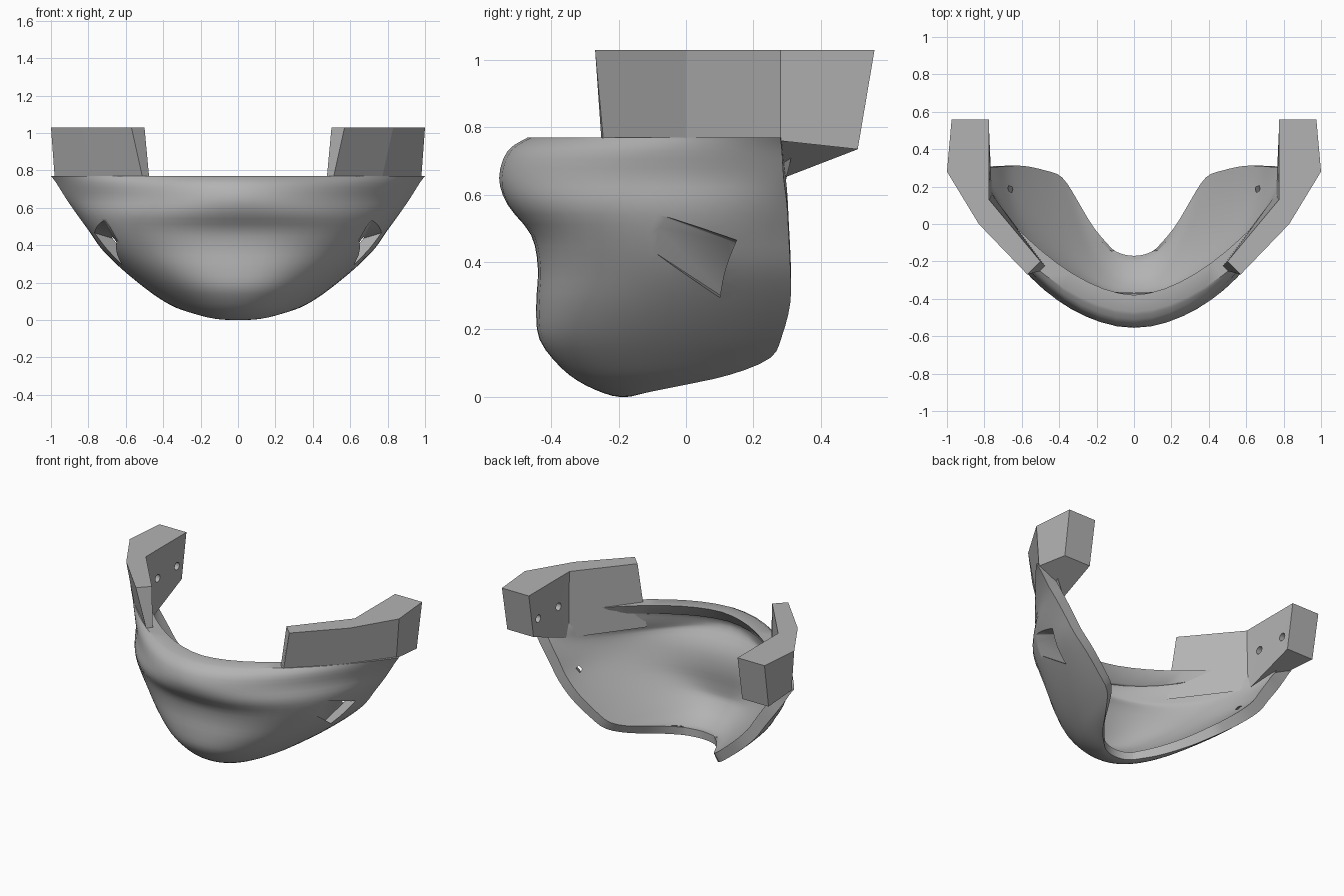
import bpy, bmesh
from math import pi, sin
from mathutils import Vector

cube = bpy.data.objects.get("Cube")
if cube:
    bpy.data.objects.remove(cube, do_unlink=True)

grey = bpy.data.materials.new("plain grey")
grey.use_nodes = True
grey.diffuse_color = (0.45, 0.45, 0.45, 1)
grey.node_tree.nodes["Principled BSDF"].inputs["Base Color"].default_value = grey.diffuse_color


def to_object(name, bm):
    bmesh.ops.recalc_face_normals(bm, faces=bm.faces[:])
    mesh = bpy.data.meshes.new(name)
    bm.to_mesh(mesh)
    bm.free()
    mesh.materials.append(grey)
    ob = bpy.data.objects.new(name, mesh)
    bpy.context.collection.objects.link(ob)
    return ob


def activate(ob):
    bpy.ops.object.select_all(action="DESELECT")
    ob.select_set(True)
    bpy.context.view_layer.objects.active = ob


def mirror(ob):
    ob.modifiers.new("mirror", "MIRROR").use_mirror_merge = False
    activate(ob)
    bpy.ops.object.modifier_apply(modifier="mirror")


def cut(ob, cutter):
    """Subtract the cutter, then discard it."""
    cutter.hide_render = True
    mod = ob.modifiers.new("cut", "BOOLEAN")
    mod.operation, mod.solver, mod.object = "DIFFERENCE", "EXACT", cutter
    activate(ob)
    bpy.ops.object.modifier_apply(modifier="cut")
    bpy.data.objects.remove(cutter, do_unlink=True)


def smooth_rows(rows, steps):
    """Catmull-Rom interpolation between profile rows."""
    out = []
    last = len(rows) - 1
    for i in range(last):
        a, b, c, d = (rows[min(max(k, 0), last)] for k in range(i - 1, i + 3))
        for s in range(steps):
            t = s / steps
            out.append([q + t / 2 * (r - p + t * (2 * p - 5 * q + 4 * r - e
                        + t * (3 * (q - r) + e - p)))
                        for p, q, r, e in zip(a, b, c, d)])
    return out + [rows[last]]


# Jaw shell: each row is front y, front z, end x, end y, end z, fullness, roundness
ROWS = [
    (-.47, .77, 1, .28, .77, 1.8, 1),
    (-.53, .73, .97, .285, .73, 1.9, 1),
    (-.555, .65, .92, .29, .65, 2, .95),
    (-.53, .57, .865, .3, .57, 2.2, .75),
    (-.46, .48, .8, .305, .48, 2.4, .6),
    (-.44, .38, .73, .31, .38, 2.4, .56),
    (-.445, .27, .63, .31, .28, 2.4, .56),
    (-.435, .17, .51, .285, .18, 2.3, .56),
    (-.37, .085, .42, .25, .115, 2.2, .6),
    (-.3, .035, .33, .13, .065, 2.1, .65),
    (-.22, .003, .22, -.03, .03, 2, .75),
    (-.17, 0, .11, -.14, .008, 2, 1),
]
HALF = 16
rows = smooth_rows(ROWS, 3)
bm = bmesh.new()
outer = []
for yf, zf, xe, ye, ze, p, q in rows:
    line = []
    for j in range(-HALF, HALF + 1):
        t = sin(abs(j) / HALF * pi / 2)
        x = xe * t * (1 if j > 0 else -1)
        f = 1 - max(0, 1 - t ** p) ** q
        line.append(bm.verts.new((x, yf + (ye - yf) * f, zf + (ze - zf) * t ** 3)))
    outer.append(line)


def skin(grid):
    for a, b in zip(grid, grid[1:]):
        for j in range(len(a) - 1):
            bm.faces.new((a[j], b[j], b[j + 1], a[j + 1]))


skin(outer)
bm.normal_update()
# Inner skin, thinner towards the floor, with a level rim and clean borders
inner = []
for i, line in enumerate(outer):
    thick = .09 - .04 * i / len(outer)
    copy = []
    for j, v in enumerate(line):
        n = v.normal.copy()
        if i == 0:
            n.z = 0
        if j in (0, 2 * HALF):
            n.y = 0
        if i == len(outer) - 1:
            n = Vector((0, 0, -1))
        copy.append(bm.verts.new(v.co - n.normalized() * thick))
    inner.append(copy)
skin(inner)
# Close the border all round
for a, b in ((outer[0], inner[0]), (outer[-1], inner[-1]),
             ([r[0] for r in outer], [r[0] for r in inner]),
             ([r[-1] for r in outer], [r[-1] for r in inner])):
    for j in range(len(a) - 1):
        bm.faces.new((a[j], a[j + 1], b[j + 1], b[j]))
jaw = to_object("jaw_shell", bm)

# Slanted side windows: the front corners run backwards, the rear ones inwards
front_slant = Vector((-.035, .165, -.065))
rear_slant = Vector((-.1, .06, -.03))
WINDOW = [((.68, -.13, .47), front_slant), ((.72, -.09, .545), front_slant),
          ((.8, .13, .475), rear_slant), ((.67, .07, .31), rear_slant)]
bm = bmesh.new()
for corner, slant in WINDOW:
    for k in (-.4, 1.3):
        bm.verts.new(Vector(corner) + slant * k)
bmesh.ops.convex_hull(bm, input=bm.verts[:])
window = to_object("window_cutter", bm)
mirror(window)
cut(jaw, window)
activate(jaw)
bpy.ops.object.shade_smooth_by_angle(angle=.6)

# Raised side walls ending in hinge blocks
TOP = [(.57, -.27), (.83, 0), (1, .28), (.975, .56), (.775, .56), (.775, .13), (.5, -.2)]
BASE = [(.51, -.245, .76), (.77, 0, .76), (.98, .28, .76), (.97, .51, .735),
        (.775, .51, .735), (.76, .16, .6), (.46, -.24, .6)]
bm = bmesh.new()
top = [bm.verts.new((x, y, 1.03)) for x, y in TOP]
base = [bm.verts.new(co) for co in BASE]
for ring in (top, base):
    for face in ((0, 1, 5, 6), (1, 2, 5), (2, 3, 4, 5)):
        bm.faces.new([ring[k] for k in face])
for k in range(len(top)):
    n = (k + 1) % len(top)
    bm.faces.new((base[k], base[n], top[n], top[k]))
walls = to_object("side_walls", bm)

# Blind pin holes in the inner block faces
for y in (.25, .46):
    bpy.ops.mesh.primitive_cylinder_add(vertices=16, radius=.025, depth=.2,
                                        location=(.775, y, .84), rotation=(0, pi / 2, 0))
    cut(walls, bpy.context.object)
mirror(walls)
